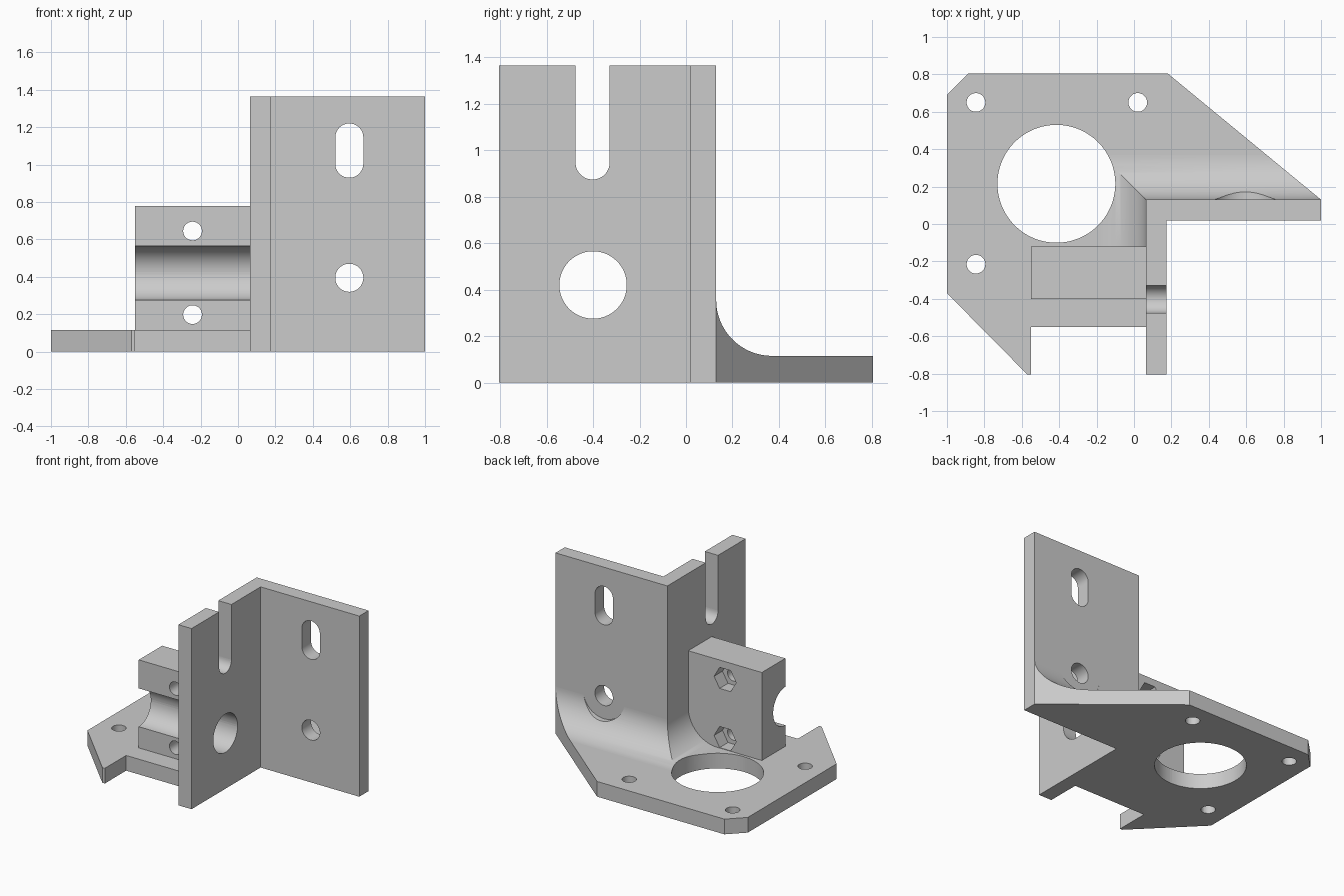
import bpy, bmesh, math

if "Cube" in bpy.data.objects:
    bpy.data.objects.remove(bpy.data.objects["Cube"], do_unlink=True)

grey = bpy.data.materials.new("plain_grey")
grey.use_nodes = True
colour = (0.6, 0.6, 0.6, 1)
grey.diffuse_color = colour
grey.node_tree.nodes["Principled BSDF"].inputs["Base Color"].default_value = colour


def loft(name, rings):
    """Join matching closed rings of points into a capped solid."""
    bm = bmesh.new()
    rows = [[bm.verts.new(p) for p in ring] for ring in rings]
    n = len(rows[0])
    for a, b in zip(rows, rows[1:]):
        for i in range(n):
            j = (i + 1) % n
            bm.faces.new((a[i], a[j], b[j], b[i]))
    bm.faces.new(rows[0])
    bm.faces.new(rows[-1])
    bmesh.ops.recalc_face_normals(bm, faces=bm.faces)
    mesh = bpy.data.meshes.new(name)
    bm.to_mesh(mesh)
    bm.free()
    mesh.materials.append(grey)
    obj = bpy.data.objects.new(name, mesh)
    bpy.context.collection.objects.link(obj)
    return obj


def prism(name, outline, lo, hi, axis="z"):
    """Extrude a 2D outline along an axis."""
    place = {"x": lambda a, b, h: (h, a, b),
             "y": lambda a, b, h: (a, h, b),
             "z": lambda a, b, h: (a, b, h)}[axis]
    return loft(name, [[place(a, b, h) for a, b in outline] for h in (lo, hi)])


def box(name, x0, x1, y0, y1, z0, z1):
    return prism(name, [(x0, y0), (x1, y0), (x1, y1), (x0, y1)], z0, z1)


def circle(a, b, r, n=64, turn=0.5):
    return [(a + r * math.cos((i + turn) * math.tau / n),
             b + r * math.sin((i + turn) * math.tau / n)) for i in range(n)]


def slot(a, b0, b1, r, n=24):
    """Upright rounded slot with end centres at b0 and b1."""
    arc = [math.pi * i / n for i in range(n + 1)]
    return ([(a + r * math.cos(t), b1 + r * math.sin(t)) for t in arc] +
            [(a - r * math.cos(t), b0 - r * math.sin(t)) for t in arc])


def combine(obj, other, operation):
    bpy.context.view_layer.objects.active = obj
    mod = obj.modifiers.new(operation.lower(), "BOOLEAN")
    mod.operation, mod.solver, mod.object = operation, "EXACT", other
    bpy.ops.object.modifier_apply(modifier=mod.name)
    bpy.data.objects.remove(other, do_unlink=True)


# Main dimensions
THICK, TOP = 0.115, 1.365
WALL_X, WALL_Y = 0.065, 0.13
WALL = 0.11
FILLET = 0.24
outline = [(-1, 0.69), (-0.885, 0.805), (0.18, 0.805), (1, WALL_Y),
           (1, WALL_Y - WALL), (WALL_X + WALL, WALL_Y - WALL),
           (WALL_X + WALL, -0.55), (-0.55, -0.55), (-0.55, -0.805),
           (-0.57, -0.805), (-1, -0.37)]

# Base plate
bracket = prism("mounting_bracket", outline, 0, THICK)

# L-shaped upright walls
walls = prism("upright_walls", [
    (WALL_X, -0.805), (WALL_X + WALL, -0.805), (WALL_X + WALL, WALL_Y - WALL),
    (1, WALL_Y - WALL), (1, WALL_Y), (WALL_X, WALL_Y)], 0, TOP)

# Mitred concave fillet around the outer corner of the walls
profile = [(-0.05, 0.05), (-0.05, THICK + FILLET)]
for i in range(25):
    t = math.pi / 2 * i / 24
    profile.append((FILLET * (1 - math.cos(t)), THICK + FILLET * (1 - math.sin(t))))
profile.append((FILLET, 0.05))
path = [(1.2, WALL_Y, 0, 1), (WALL_X, WALL_Y, -1, 1), (WALL_X, -0.2, -1, 0)]
fillet = loft("corner_fillet", [[(x + dx * d, y + dy * d, z) for d, z in profile]
                                for x, y, dx, dy in path])
combine(fillet, prism("fillet_trim", outline, -0.1, 1), "INTERSECT")
combine(fillet, prism("spotface", circle(0.595, 0.395, 0.175), 0, 0.7, "y"),
        "DIFFERENCE")

# Clamp block
block = box("clamp_block", -0.55, WALL_X + 0.05, -0.4, -0.12, 0, 0.78)

for part in (walls, block, fillet):
    combine(bracket, part, "UNION")

# Openings
cutters = [
    prism("large_base_hole", circle(-0.415, 0.215, 0.315, 96), -0.1, 0.5),
    prism("shaft_bore", circle(-0.4, 0.42, 0.145), -0.9, 0.5, "x"),
    prism("open_side_slot", slot(-0.402, 0.9475, 1.6, 0.0735), 0, 0.3, "x"),
    prism("back_wall_slot", slot(0.595, 1.005, 1.145, 0.075), -0.2, 0.4, "y"),
    prism("back_wall_hole", circle(0.595, 0.395, 0.075), -0.2, 0.4, "y")]
for x, y in ((-0.845, 0.65), (0.02, 0.65), (-0.845, -0.215)):
    cutters.append(prism("base_screw_hole", circle(x, y, 0.05, 32), -0.1, 0.3))
for z in (0.645, 0.198):
    cutters.append(prism("clamp_screw_hole", circle(-0.243, z, 0.05, 32), -0.6, 0, "y"))
    cutters.append(prism("nut_pocket", circle(-0.243, z, 0.092, 6, 0), -0.22, 0.1, "y"))
for cutter in cutters:
    combine(bracket, cutter, "DIFFERENCE")

# Smooth curves, flat planes
bpy.ops.object.select_all(action="DESELECT")
bracket.select_set(True)
bpy.context.view_layer.objects.active = bracket
bpy.ops.object.shade_smooth_by_angle(angle=math.radians(30))
for face in bracket.data.polygons:
    if max(abs(c) for c in face.normal) > 0.9999:
        face.use_smooth = False
